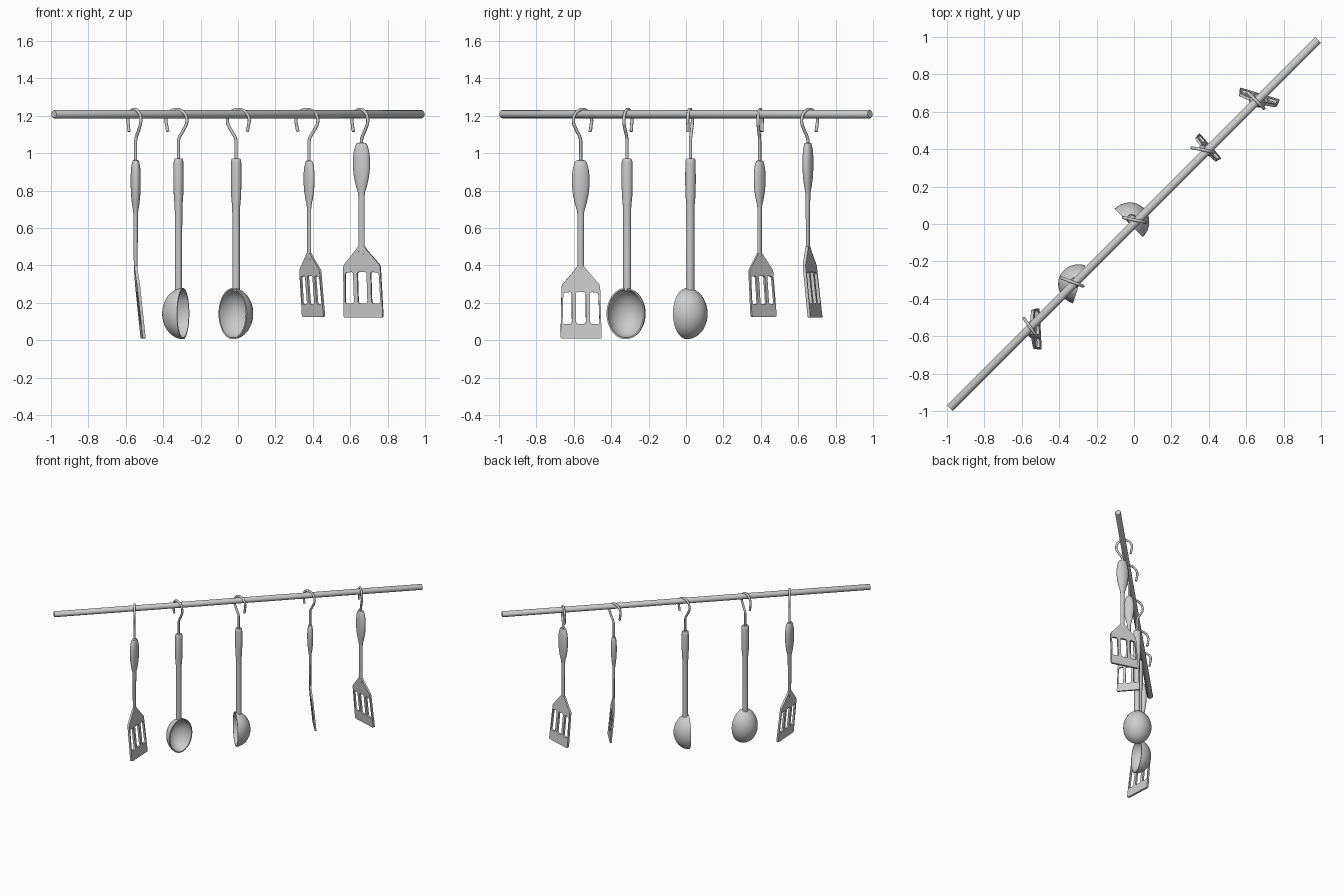
import bpy, bmesh
from math import sin, cos, pi, radians, sqrt
from mathutils import Vector, Matrix

if "Cube" in bpy.data.objects:
    bpy.data.objects.remove(bpy.data.objects["Cube"])


def add(name, me, loc=(0, 0, 0), rot=0):
    ob = bpy.data.objects.new(name, me)
    bpy.context.collection.objects.link(ob)
    ob.location = loc
    ob.rotation_euler = (0, 0, radians(rot))
    bpy.ops.object.select_all(action='DESELECT')
    ob.select_set(True)
    bpy.context.view_layer.objects.active = ob
    bpy.ops.object.shade_smooth_by_angle(angle=radians(40))
    return ob


def loft(rings):
    """Skin a list of equally sized point rings, capped at both ends."""
    bm = bmesh.new()
    vs = [[bm.verts.new(p) for p in r] for r in rings]
    n = len(rings[0])
    for a, b in zip(vs, vs[1:]):
        for i in range(n):
            j = (i + 1) % n
            bm.faces.new((a[i], a[j], b[j], b[i]))
    bm.faces.new(vs[0])
    bm.faces.new(vs[-1])
    bmesh.ops.recalc_face_normals(bm, faces=bm.faces)
    me = bpy.data.meshes.new("loft")
    bm.to_mesh(me)
    bm.free()
    return me


def oval(z, rx, ry, n=24):
    return [(rx * cos(2*pi*i/n), ry * sin(2*pi*i/n), z) for i in range(n)]


def curve_mesh(cu):
    ob = bpy.data.objects.new("temp_curve", cu)
    bpy.context.collection.objects.link(ob)
    dg = bpy.context.evaluated_depsgraph_get()
    me = bpy.data.meshes.new_from_object(ob.evaluated_get(dg))
    bpy.data.objects.remove(ob)
    return me


def spline(cu, pts, cyclic=False):
    s = cu.splines.new('POLY')
    s.points.add(len(pts) - 1)
    for p, q in zip(s.points, pts):
        p.co = (*q, 1) if len(q) == 3 else (*q, 0, 1)
    s.use_cyclic_u = cyclic


def hook(name, loc, rot, z0):
    # S-shaped wire: straight shank, sweep out, loop over the rail
    c, r, cz = 0.012, 0.06, 1.174
    pts = [(0, 0, z0), (0, 0, 1.065), (-.003, 0, 1.08), (-.012, 0, 1.098), (-.025, 0, 1.117)]
    pts += [(c + r*cos(radians(a)), 0, cz + r*sin(radians(a))) for a in range(210, -21, -10)]
    pts += [(c + .053, 0, 1.13), (c + .048, 0, 1.115)]
    cu = bpy.data.curves.new(name, 'CURVE')
    cu.dimensions = '3D'
    cu.bevel_depth = .0085
    cu.bevel_resolution = 3
    cu.use_fill_caps = True
    spline(cu, pts)
    add(name, curve_mesh(cu), (*loc, 0), rot)


def rounded(pts, r):
    """Round polygon corners with short arcs."""
    out = []
    n = len(pts)
    for i in range(n):
        p, a, b = (Vector(pts[k % n]) for k in (i, i - 1, i + 1))
        d1 = p + (a - p).normalized() * r
        d2 = p + (b - p).normalized() * r
        for t in (0, .25, .5, .75, 1):
            out.append(tuple(d1*(1-t)**2 + p*2*t*(1-t) + d2*t*t))
    return out


def spatula(name, loc, face, hook_rot, bottom, sxy=1, sz=1):
    place = ((*loc, bottom), face - 90)
    parts = []
    # grip and neck
    sec = [(.955, .012, .008), (.952, .026, .016), (.94, .033, .02), (.91, .042, .025),
           (.87, .047, .027), (.82, .047, .027), (.77, .042, .025), (.72, .031, .02),
           (.685, .02, .014), (.66, .017, .012), (.36, .017, .010), (.345, .015, .008)]
    parts.append((name + "_handle", loft([oval(*s) for s in sec])))
    # slotted blade, tilted forward
    half = [(.018, .39), (.03, .37), (.103, .285), (.11, .0)]
    outline = half + [(-x, z) for x, z in reversed(half)]
    cu = bpy.data.curves.new(name, 'CURVE')
    cu.dimensions = '2D'
    cu.fill_mode = 'BOTH'
    cu.extrude = .008
    spline(cu, rounded(outline, .012), True)
    spline(cu, rounded([(-.026, .078), (.026, .078), (.026, .25), (-.026, .25)], .013), True)
    for s in (-1, 1):
        spline(cu, rounded([(s*.049, .078), (s*.099, .078), (s*.094, .245), (s*.049, .25)], .013), True)
    me = curve_mesh(cu)
    for v in me.vertices:
        x, z, d = v.co
        v.co = (x, .04 * max(0, .38 - z) / .38 + d, z)
    bm = bmesh.new()
    bm.from_mesh(me)
    bmesh.ops.remove_doubles(bm, verts=bm.verts, dist=1e-5)
    bmesh.ops.recalc_face_normals(bm, faces=bm.faces)
    bm.to_mesh(me)
    bm.free()
    parts.append((name + "_blade", me))
    for nm, me in parts:
        me.transform(Matrix.Diagonal((sxy, sxy, sz, 1)))
        add(nm, me, *place)
    hook(name + "_hook", loc, hook_rot, bottom + .94 * sz)


def ladle(name, loc, face, hook_rot):
    # long handle with thicker grip
    sec = [(.97, .022, .020), (.965, .027, .024), (.95, .029, .026), (.85, .030, .027),
           (.77, .028, .025), (.72, .023, .021), (.69, .0215, .020), (.262, .0215, .019)]
    add(name + "_handle", loft([oval(*s) for s in sec]), (*loc, 0), face - 90)
    # hollow half-egg bowl: outer skin, rim, inner skin
    def ring(phi, t):
        a, b, d = .107 - t, .137 - t, .113 - t
        f, g = cos(radians(phi)), sin(radians(phi))
        return [(a*f*cos(2*pi*i/40), .026 - d*g, .142 + b*f*sin(2*pi*i/40)) for i in range(40)]
    phis = [89, 84, 76, 66, 55, 44, 33, 22, 11, 0]
    rings = [ring(p, 0) for p in phis] + [ring(p, .008) for p in reversed(phis)]
    add(name + "_bowl", loft(rings), (*loc, 0), face - 90)
    hook(name + "_hook", loc, hook_rot, .95)


# diagonal rail
L = .984 * sqrt(2)
rail = loft([oval(z, r, r, 32) for z, r in ((-L, .019), (-L + .004, .022), (L - .004, .022), (L, .019))])
rail.transform(Matrix.Translation((0, 0, 1.208)) @ Matrix.Rotation(pi/4, 4, 'Z') @ Matrix.Rotation(pi/2, 4, 'Y'))
add("rail", rail)

# hanging utensils: position, facing angle, hook angle
spatula("large_spatula_left", (-.547, -.563), 3, 125, .008)
ladle("ladle_left", (-.318, -.315), -18, 159)
ladle("ladle_middle", (-.01, .024), 225, -12)
spatula("small_spatula", (.38, .394), 41, 169, .125, .8, .875)
spatula("large_spatula_right", (.66, .652), 73, 135, .12, 1, .98)
